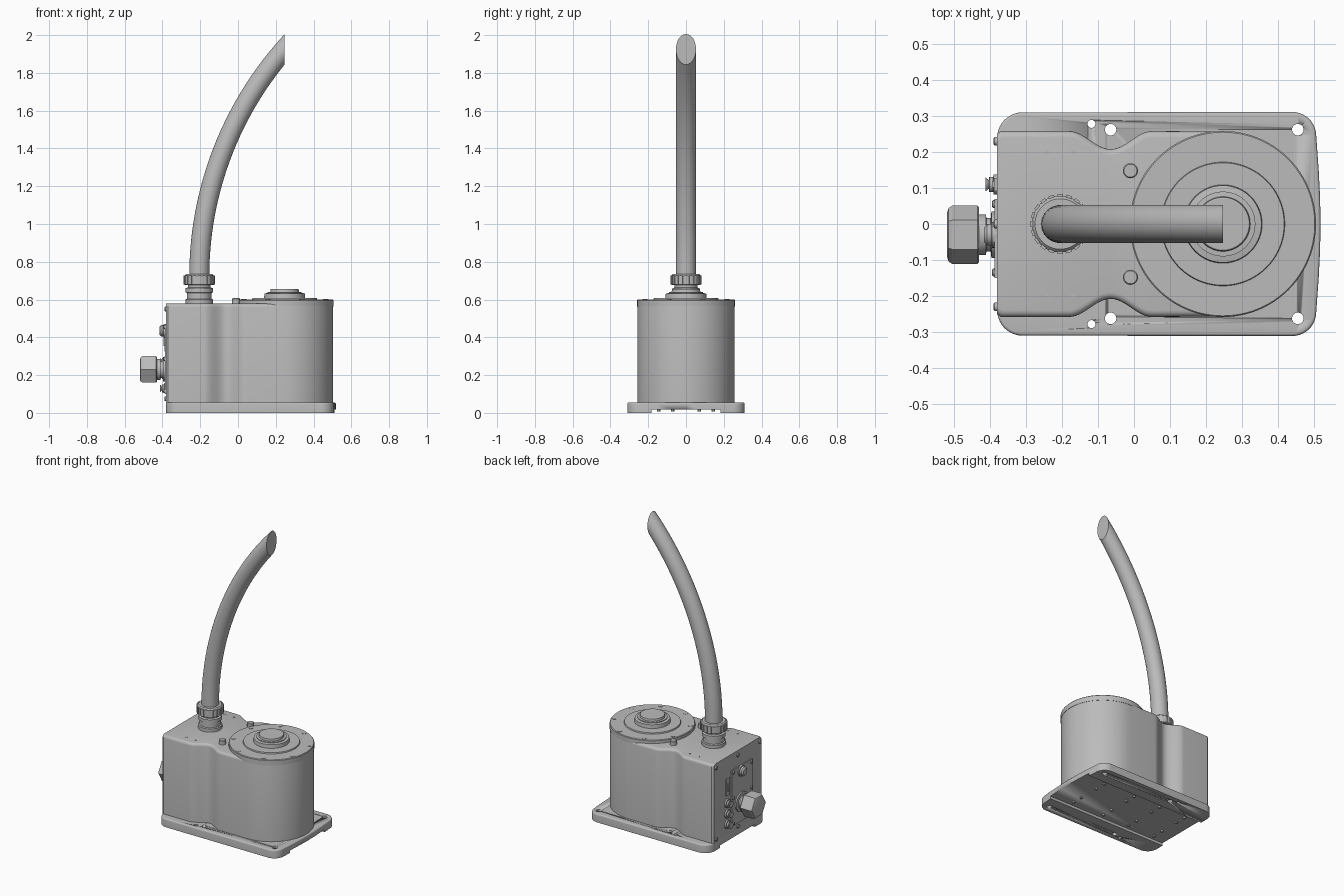
import bpy, bmesh
from math import pi, cos, sin, radians
from mathutils import Matrix, Vector

cube = bpy.data.objects.get("Cube")
if cube:
    bpy.data.objects.remove(cube, do_unlink=True)

grey = bpy.data.materials.new("machine_grey")
grey.use_nodes = True
grey.diffuse_color = (0.5, 0.5, 0.5, 1)
grey.node_tree.nodes["Principled BSDF"].inputs["Base Color"].default_value = (0.5, 0.5, 0.5, 1)

UP = Matrix.Identity(4)
OUT = Matrix.Rotation(-pi / 2, 4, 'Y')   # local z points towards -x
FACE = -0.38                             # connector face
HEAD = Vector((0.247, 0, 0))             # centre of the round head


def finish(bm, name, angle=30):
    bmesh.ops.recalc_face_normals(bm, faces=bm.faces)
    mesh = bpy.data.meshes.new(name)
    bm.to_mesh(mesh)
    bm.free()
    mesh.materials.append(grey)
    ob = bpy.data.objects.new(name, mesh)
    bpy.context.collection.objects.link(ob)
    bpy.ops.object.select_all(action='DESELECT')
    ob.select_set(True)
    bpy.context.view_layer.objects.active = ob
    bpy.ops.object.shade_smooth_by_angle(angle=radians(angle))
    return ob


def add_lathe(bm, profile, loc, axis=UP, sides=48, phase=0):
    place = Matrix.Translation(loc) @ axis
    rings = []
    for r, h in profile:
        angles = [phase + 2 * pi * i / sides for i in range(sides)]
        rings.append([bm.verts.new(place @ Vector((r * cos(a), r * sin(a), h))) for a in angles])
    for a, b in zip(rings, rings[1:]):
        for i in range(sides):
            j = (i + 1) % sides
            bm.faces.new((a[i], a[j], b[j], b[i]))
    bm.faces.new(rings[0])
    bm.faces.new(rings[-1])


def lathe(name, profile, locs, axis=UP, sides=48, phase=0):
    bm = bmesh.new()
    for loc in locs:
        add_lathe(bm, profile, loc, axis, sides, phase)
    return finish(bm, name)


def add_box(bm, centre, size, turn=UP):
    m = Matrix.Translation(centre) @ turn @ Matrix.Diagonal((*size, 1))
    bmesh.ops.create_cube(bm, size=1, matrix=m)


def prism(outline, z0, z1):
    bm = bmesh.new()
    low = bm.faces.new([bm.verts.new((x, y, z0)) for x, y in outline])
    ext = bmesh.ops.extrude_face_region(bm, geom=[low], use_keep_orig=True)
    verts = [g for g in ext["geom"] if isinstance(g, bmesh.types.BMVert)]
    bmesh.ops.translate(bm, verts=verts, vec=(0, 0, z1 - z0))
    bmesh.ops.recalc_face_normals(bm, faces=bm.faces)
    return bm


def mirrored(half):
    return half + [(x, -y) for x, y in reversed(half) if y > 1e-5]


def round_top(bm, z, size, keep):
    edges = [e for e in bm.edges if all(abs(v.co.z - z) < 1e-5 for v in e.verts) and keep(e)]
    bmesh.ops.bevel(bm, geom=edges, offset=size, segments=4, profile=0.5, affect='EDGES')


# Base plate: rounded corners, slightly bowed end, bolt holes, channel below
def corner(cx, cy, r, a0, a1):
    steps = [radians(a0 + (a1 - a0) * i / 10) for i in range(11)]
    return [(cx + r * cos(a), cy + r * sin(a)) for a in steps]

half = corner(-0.31, 0.24, 0.07, 180, 90) + corner(0.44, 0.245, 0.066, 90, 5)
half += [(0.513, 0.15), (0.517, 0.07), (0.518, 0)]
bm = prism(mirrored(half), 0, 0.055)
round_top(bm, 0.055, 0.008, lambda e: True)
base = finish(bm, "base_plate")

bm = bmesh.new()
for s in (1, -1):
    for x, y, r in ((-0.065, 0.262, 0.016), (0.455, 0.262, 0.016), (-0.118, 0.278, 0.011)):
        add_lathe(bm, [(r, -0.1), (r, 0.1)], (x, s * y, 0), sides=24)
add_box(bm, (0, 0, -0.04), (2, 0.365, 0.115))
cutter = finish(bm, "base_cutter")
cutter.hide_render = True
mod = base.modifiers.new("holes", 'BOOLEAN')
mod.object = cutter
mod.solver = 'EXACT'
bpy.context.view_layer.objects.active = base
bpy.ops.object.modifier_apply(modifier="holes")
bpy.data.objects.remove(cutter, do_unlink=True)

lathe("underside_screws", [(0.009, 0.008), (0.009, 0.02)],
      [(x, y, 0) for x in (-0.28, -0.08, 0.12, 0.36) for y in (-0.145, -0.07, 0.07, 0.145)], sides=12)

# Housing: box with waisted sides flowing into a round end
half = [(FACE, 0.25), (-0.37, 0.258)]
for i in range(25):
    t = -1 + i / 12
    half.append((-0.065 + 0.115 * t, 0.258 - 0.05 * (0.5 + 0.5 * cos(pi * t))))
half += [(HEAD.x + 0.257 * sin(a), 0.257 * cos(a)) for a in [pi / 2 * i / 24 for i in range(25)]]
bm = prism(mirrored(half), 0.05, 0.578)
round_top(bm, 0.578, 0.018, lambda e: any(v.co.x > FACE + 0.001 for v in e.verts))
finish(bm, "housing")

# Round head: flange, stepped rings and centre boss
lathe("head_flange", [(0.2585, 0.562), (0.2585, 0.596), (0.255, 0.6), (0.172, 0.6), (0.17, 0.608),
                      (0.109, 0.608), (0.107, 0.632), (0.09, 0.635), (0.09, 0.64), (0.076, 0.641),
                      (0.074, 0.655), (0.071, 0.657)], [HEAD], sides=96)
lathe("flange_bolts", [(0.014, 0.59), (0.014, 0.602)],
      [HEAD + Vector((0.235 * cos(a), 0.235 * sin(a), 0)) for a in [pi / 8 + pi / 4 * i for i in range(8)]],
      sides=20)
lathe("top_plugs", [(0.021, 0.57), (0.021, 0.603), (0.018, 0.607)],
      [(-0.01, s * 0.148, 0) for s in (1, -1)], sides=24)
lathe("top_pins", [(0.006, 0.57), (0.006, 0.58)],
      [(x, s * 0.2, 0) for x in (-0.24, -0.17) for s in (1, -1)], sides=12)

# Hose gland with ribbed nut
GLAND = Vector((-0.205, 0, 0))
lathe("gland_body", [(0.073, 0.57), (0.073, 0.6), (0.066, 0.604), (0.066, 0.635), (0.072, 0.638),
                     (0.072, 0.66), (0.06, 0.664), (0.06, 0.69)], [GLAND])
lathe("gland_nut", [(0.074, 0.676), (0.079, 0.68), (0.079, 0.725), (0.07, 0.735), (0.05, 0.735)], [GLAND])
bm = bmesh.new()
for i in range(20):
    turn = Matrix.Rotation(2 * pi * i / 20, 4, 'Z')
    add_box(bm, GLAND + turn @ Vector((0.078, 0, 0.704)), (0.01, 0.016, 0.048), turn)
finish(bm, "gland_nut_ribs")

# Hose: a circle swept along an arc and cut off by an upright plane
bm = bmesh.new()
ring = bmesh.ops.create_circle(bm, segments=40, radius=0.053,
                               matrix=Matrix.Translation((GLAND.x, 0, 0.722)))["verts"]
edges = list({e for v in ring for e in v.link_edges})
bmesh.ops.spin(bm, geom=ring + edges, cent=(GLAND.x + 1.83, 0, 0.722), axis=(0, 1, 0),
               angle=radians(46), steps=40)
bmesh.ops.bisect_plane(bm, geom=bm.verts[:] + bm.edges[:] + bm.faces[:], plane_co=(0.247, 0, 0),
                       plane_no=(1, 0, 0), clear_outer=True)
bmesh.ops.holes_fill(bm, edges=[e for e in bm.edges if e.is_boundary], sides=0)
finish(bm, "hose")

# Connector panel on the end face
bm = bmesh.new()
add_box(bm, (FACE, -0.04, 0.285), (0.014, 0.22, 0.37))
finish(bm, "connector_panel")
lathe("panel_screws", [(0.011, 0), (0.011, 0.011), (0.007, 0.015)],
      [(FACE, y, z) for y in (-0.135, 0.055) for z in (0.115, 0.285, 0.455)], OUT, 16)
lathe("face_screws", [(0.012, 0), (0.012, 0.007), (0.008, 0.01)],
      [(FACE, y, z) for y in (-0.23, 0, 0.23) for z in (0.075, 0.55)], OUT, 16)

# Large cable gland
CABLE = Vector((FACE, -0.03, 0.23))
lathe("cable_gland_body", [(0.065, 0), (0.065, 0.016), (0.046, 0.018), (0.046, 0.03), (0.056, 0.031),
                           (0.056, 0.06)], [CABLE], OUT)
lathe("cable_gland_nut", [(0.076, 0.05), (0.081, 0.055), (0.081, 0.125), (0.074, 0.135), (0.06, 0.14)],
      [CABLE], OUT, 6, pi / 6)

# Small connectors and switch
lathe("upper_connector", [(0.036, 0), (0.036, 0.014), (0.03, 0.016), (0.03, 0.028), (0.02, 0.036)],
      [(FACE, -0.03, 0.435)], OUT, 32)
lathe("side_connectors", [(0.028, 0), (0.028, 0.01), (0.021, 0.011), (0.021, 0.022), (0.012, 0.023),
                          (0.02, 0.033)], [(FACE, 0.11, z) for z in (0.13, 0.2, 0.27)], OUT, 24)
bm = bmesh.new()
add_box(bm, (FACE, 0.11, 0.38), (0.018, 0.036, 0.11))
add_box(bm, (FACE, 0.11, 0.38), (0.03, 0.018, 0.05))
finish(bm, "switch")
